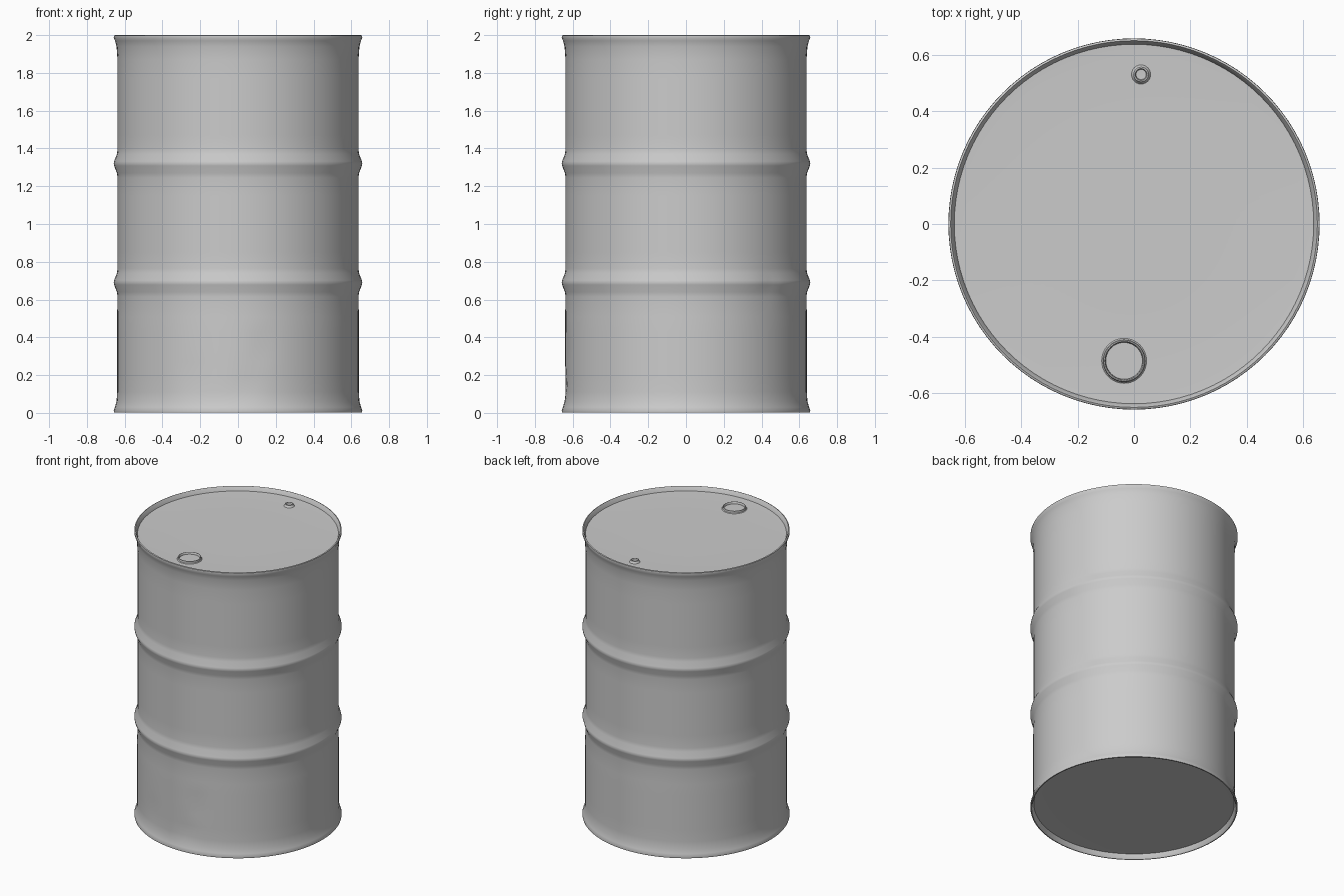
import bpy, bmesh, math
from mathutils import Vector

if "Cube" in bpy.data.objects:
    bpy.data.objects.remove(bpy.data.objects["Cube"])


def lathe(name, profile, center=(0, 0, 0), steps=96, angle=35):
    """Revolve (radius, z) points around z; radius 0 ends become a pole."""
    bm = bmesh.new()
    verts = [bm.verts.new((r, 0, z)) for r, z in profile]
    edges = [bm.edges.new(p) for p in zip(verts, verts[1:])]
    bmesh.ops.spin(bm, geom=verts + edges, cent=(0, 0, 0), axis=(0, 0, 1),
                   angle=math.tau, steps=steps, use_duplicate=False)
    bmesh.ops.remove_doubles(bm, verts=bm.verts, dist=0.0005)
    bmesh.ops.recalc_face_normals(bm, faces=bm.faces)
    mesh = bpy.data.meshes.new(name)
    bm.to_mesh(mesh)
    bm.free()
    obj = bpy.data.objects.new(name, mesh)
    obj.location = center
    bpy.context.collection.objects.link(obj)
    bpy.ops.object.select_all(action='DESELECT')
    obj.select_set(True)
    bpy.context.view_layer.objects.active = obj
    bpy.ops.object.shade_smooth_by_angle(angle=math.radians(angle))
    return obj


def rib(z):
    """Rolled hoop bulging out of the wall."""
    return [(0.638, z - 0.075), (0.641, z - 0.05), (0.656, z - 0.012), (0.658, z),
            (0.656, z + 0.012), (0.641, z + 0.05), (0.638, z + 0.075)]


LID = 1.968

# Drum shell: recessed bottom, flared chimes, two hoops, recessed lid
profile = [(0, 0.035), (0.3, 0.035), (0.6, 0.035), (0.635, 0.034), (0.644, 0.008), (0.649, 0.001),
           (0.656, 0.002), (0.658, 0.012), (0.652, 0.03), (0.643, 0.06)]
profile += [(0.64, 0.11 + 0.08 * i) for i in range(6)]
profile += rib(0.69)
profile += [(0.638, 0.85 + 0.1 * i) for i in range(4)]
profile += rib(1.32)
profile += [(0.638, 1.47 + 0.1 * i) for i in range(5)]
profile += [(0.643, 1.94), (0.651, 1.97), (0.658, 1.985), (0.657, 1.997), (0.65, 2.0),
            (0.645, 1.993), (0.637, LID + 0.002), (0.6, LID), (0.3, LID), (0, LID)]
drum = lathe("drum_shell", profile)

# Shallow dents in the wall: centre, radius, depth
dents = [((0.12, -0.63, 0.33), 0.10, 0.006), ((0.05, -0.64, 0.13), 0.14, 0.005),
         ((0.47, 0.43, 0.68), 0.10, 0.006), ((-0.25, -0.6, 0.2), 0.12, 0.004)]
for v in drum.data.vertices:
    if 0.06 < v.co.z < 1.9:
        out = Vector((v.co.x, v.co.y, 0))
        if out.length > 0.6:
            push = sum(d * math.exp(-((v.co - Vector(c)).length / r) ** 2 * 3) for c, r, d in dents)
            v.co -= out.normalized() * push

# Large bung: thin raised collar with a sunken cap
lathe("large_bung", [(0.082, LID - 0.002), (0.075, LID + 0.004), (0.073, LID + 0.015),
                     (0.069, LID + 0.016), (0.066, LID + 0.012), (0.065, LID + 0.002),
                     (0, LID + 0.002)], (-0.035, -0.485, 0), 40)

# Small vent plug
lathe("vent_plug", [(0.036, LID - 0.002), (0.029, LID + 0.005), (0.026, LID + 0.014),
                    (0.021, LID + 0.015), (0.018, LID + 0.004), (0, LID + 0.003)],
      (0.025, 0.53, 0), 24)
